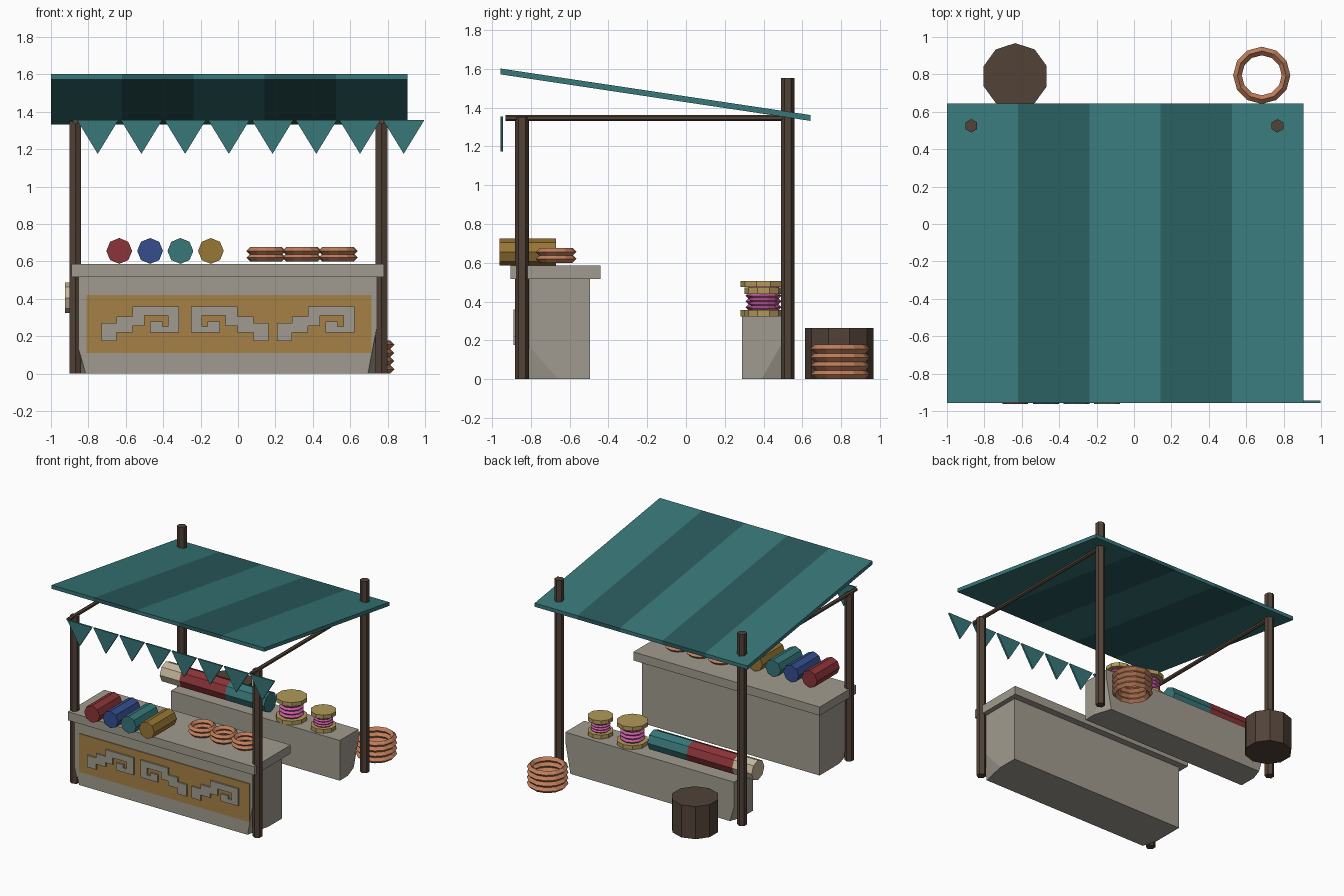
import bpy, bmesh
from math import pi
from mathutils import Matrix, Vector

if "Cube" in bpy.data.objects:
    bpy.data.objects.remove(bpy.data.objects["Cube"])


def lin(c):
    return tuple((v / 255) ** 2.2 for v in c) + (1,)


COLORS = {"teal": (58, 118, 120), "dark_teal": (46, 92, 95), "wood": (82, 68, 58),
          "stone": (160, 154, 142), "ochre": (165, 128, 72), "red": (138, 55, 58),
          "blue": (56, 78, 140), "gold": (150, 118, 56), "copper": (190, 125, 92),
          "pink": (200, 95, 160), "straw": (175, 152, 90), "cream": (196, 184, 155)}
MATS = {}
for key, rgb in COLORS.items():
    MATS[key] = bpy.data.materials.new(key)
    MATS[key].diffuse_color = lin(rgb)


def finish(name, bm, color):
    bmesh.ops.recalc_face_normals(bm, faces=bm.faces)
    me = bpy.data.meshes.new(name)
    bm.to_mesh(me)
    bm.free()
    ob = bpy.data.objects.new(name, me)
    me.materials.append(MATS[color])
    bpy.context.collection.objects.link(ob)
    return ob


def box_bm(x0, x1, y0, y1, z0, z1):
    bm = bmesh.new()
    bmesh.ops.create_cube(bm, size=1)
    for v in bm.verts:
        v.co = Vector(((x0 + x1) / 2 + v.co.x * (x1 - x0),
                       (y0 + y1) / 2 + v.co.y * (y1 - y0),
                       (z0 + z1) / 2 + v.co.z * (z1 - z0)))
    return bm


def box(name, color, *dims):
    return finish(name, box_bm(*dims), color)


def rod(name, color, center, r, length, sides, axis="Z"):
    rot = {"Z": Matrix(), "Y": Matrix.Rotation(pi / 2, 4, "X"),
           "X": Matrix.Rotation(pi / 2, 4, "Y")}[axis]
    bm = bmesh.new()
    bmesh.ops.create_cone(bm, cap_ends=True, segments=sides, radius1=r, radius2=r,
                          depth=length, matrix=Matrix.Translation(center) @ rot)
    return finish(name, bm, color)


def rings(name, color, x, y, z0, major, minor, count, pitch, sides=12):
    # stack of rings with a diamond cross-section
    bm = bmesh.new()
    for i in range(count):
        z = z0 + minor + i * pitch
        loops = []
        for k in range(sides):
            rot = Matrix.Rotation(2 * pi * k / sides, 3, "Z")
            loops.append([bm.verts.new(Vector((x, y, z)) + rot @ Vector((0, major + a, b)))
                          for a, b in ((minor, 0), (0, minor), (-minor, 0), (0, -minor))])
        for k in range(sides):
            a, b = loops[k], loops[(k + 1) % sides]
            for j in range(4):
                bm.faces.new((a[j], a[(j + 1) % 4], b[(j + 1) % 4], b[j]))
    return finish(name, bm, color)


def prism(name, color, pts, y0, y1):
    # outline in x/z extruded along y
    bm = bmesh.new()
    face = bm.faces.new([bm.verts.new((x, y0, z)) for x, z in pts])
    ext = bmesh.ops.extrude_face_region(bm, geom=[face])
    moved = [g for g in ext["geom"] if isinstance(g, bmesh.types.BMVert)]
    bmesh.ops.translate(bm, verts=moved, vec=(0, y1 - y0, 0))
    return finish(name, bm, color)


def chipped_block(name, x0, x1, y0, y1, z1, edge_y, chips):
    # stone block with the lower corners on the side edge_y chipped off
    bm = box_bm(x0, x1, y0, y1, 0, z1)
    inward = 1 if edge_y == y0 else -1
    for x, dx, dy, dz in chips:
        a = Vector((x + dx, edge_y, 0))
        b = Vector((x, edge_y + inward * dy, 0))
        c = Vector((x, edge_y, dz))
        n = (b - a).cross(c - a)
        if n.dot(Vector((x, edge_y, 0)) - a) < 0:
            n.negate()
        geom = bm.verts[:] + bm.edges[:] + bm.faces[:]
        bmesh.ops.bisect_plane(bm, geom=geom, plane_co=a, plane_no=n, clear_outer=True)
        bmesh.ops.holes_fill(bm, edges=[e for e in bm.edges if e.is_boundary])
    return finish(name, bm, "stone")


# sloping striped canopy
for i in range(5):
    w = 1.905 / 5
    bm = box_bm(-1 + i * w, -1 + (i + 1) * w, -0.957, 0.643, 1.572, 1.602)
    for v in bm.verts:
        v.co.z -= (v.co.y + 0.957) * 0.15
    finish(f"canopy_stripe_{i + 1}", bm, "dark_teal" if i % 2 else "teal")

# posts and side rails
for side, x in (("left", -0.87), ("right", 0.767)):
    rod(f"front_post_{side}", "wood", (x, -0.846, 0.675), 0.036, 1.35, 6)
    rod(f"back_post_{side}", "wood", (x, 0.525, 0.776), 0.036, 1.552, 6)
    rod(f"side_rail_{side}", "wood", (x, -0.2, 1.347), 0.016, 1.46, 6, "Y")

# bunting flags
for i in range(8):
    x = -0.75 + i * 0.2337
    prism(f"bunting_flag_{i + 1}", "teal",
          [(x - 0.11, 1.355), (x + 0.11, 1.355), (x, 1.175)], -0.957, -0.943)

# front counter with panel and stepped fret ornaments
chipped_block("counter_body", -0.85, 0.74, -0.87, -0.495, 0.52, -0.87,
              [(0.74, -0.045, 0.21, 0.24), (-0.85, 0.035, 0.12, 0.13)])
box("counter_top", "stone", -0.89, 0.78, -0.905, -0.44, 0.517, 0.586)
box("counter_panel", "ochre", -0.81, 0.715, -0.877, -0.86, 0.11, 0.42)
FRET = [(0, 0), (0, .095), (.08, .095), (.08, .13), (.165, .13), (.165, .185), (.415, .185),
        (.415, .045), (.26, .045), (.26, .105), (.325, .105), (.325, .078), (.355, .078),
        (.355, .135), (.23, .135), (.23, .08), (.165, .08), (.165, .045), (.08, .045), (.08, 0)]
for i, (x, s) in enumerate(((-0.73, 1), (0.163, -1), (0.208, 1))):
    prism(f"fret_ornament_{i + 1}", "stone",
          [(x + s * a, 0.175 + b) for a, b in FRET], -0.89, -0.87)

# cloth rolls and bangles on the counter
for x, c in ((-0.635, "red"), (-0.47, "blue"), (-0.308, "teal"), (-0.145, "gold")):
    rod(f"cloth_roll_{c}", c, (x, -0.817, 0.656), 0.069, 0.29, 8, "Y")
for i, x in enumerate((0.15, 0.342, 0.535)):
    rings(f"bangle_{i + 1}", "copper", x, -0.67, 0.6, 0.085, 0.02, 2, 0.036)

# back bench
chipped_block("back_bench", -0.8, 0.71, 0.288, 0.53, 0.325, 0.53,
              [(0.71, -0.045, 0.14, 0.245), (-0.8, 0.035, 0.1, 0.12)])

# long roll lying on the bench
for name, c, x0, x1 in (("core", "cream", -0.925, -0.75), ("red_wrap", "red", -0.75, -0.34),
                        ("teal_wrap", "teal", -0.34, 0.01)):
    rod(f"long_roll_{name}", c, ((x0 + x1) / 2, 0.4, 0.405), 0.081, x1 - x0, 8, "X")

# thread spools
for i, (x, r, top) in enumerate(((0.2, 0.118, 0.507), (0.485, 0.097, 0.472))):
    rod(f"spool_{i + 1}_base", "straw", (x, 0.4, 0.34), r, 0.032, 10)
    rod(f"spool_{i + 1}_cap", "straw", (x, 0.4, top - 0.016), r, 0.032, 10)
    h = top - 0.032 - 0.356
    rod(f"spool_{i + 1}_core", "pink", (x, 0.4, 0.356 + h / 2), r * 0.62, h, 10)
    rings(f"spool_{i + 1}_thread", "pink", x, 0.4, 0.356, r * 0.66, h / 8, 4, h / 4, 10)

# barrel and coil behind the stall
rod("barrel", "wood", (-0.635, 0.79, 0.132), 0.177, 0.264, 10)
rings("rope_coil", "copper", 0.683, 0.795, 0, 0.13, 0.023, 4, 0.044)

for m in bpy.data.materials:
    if m.users and not m.is_grease_pencil:
        m.use_nodes = True
        m.node_tree.nodes["Principled BSDF"].inputs["Base Color"].default_value = m.diffuse_color
